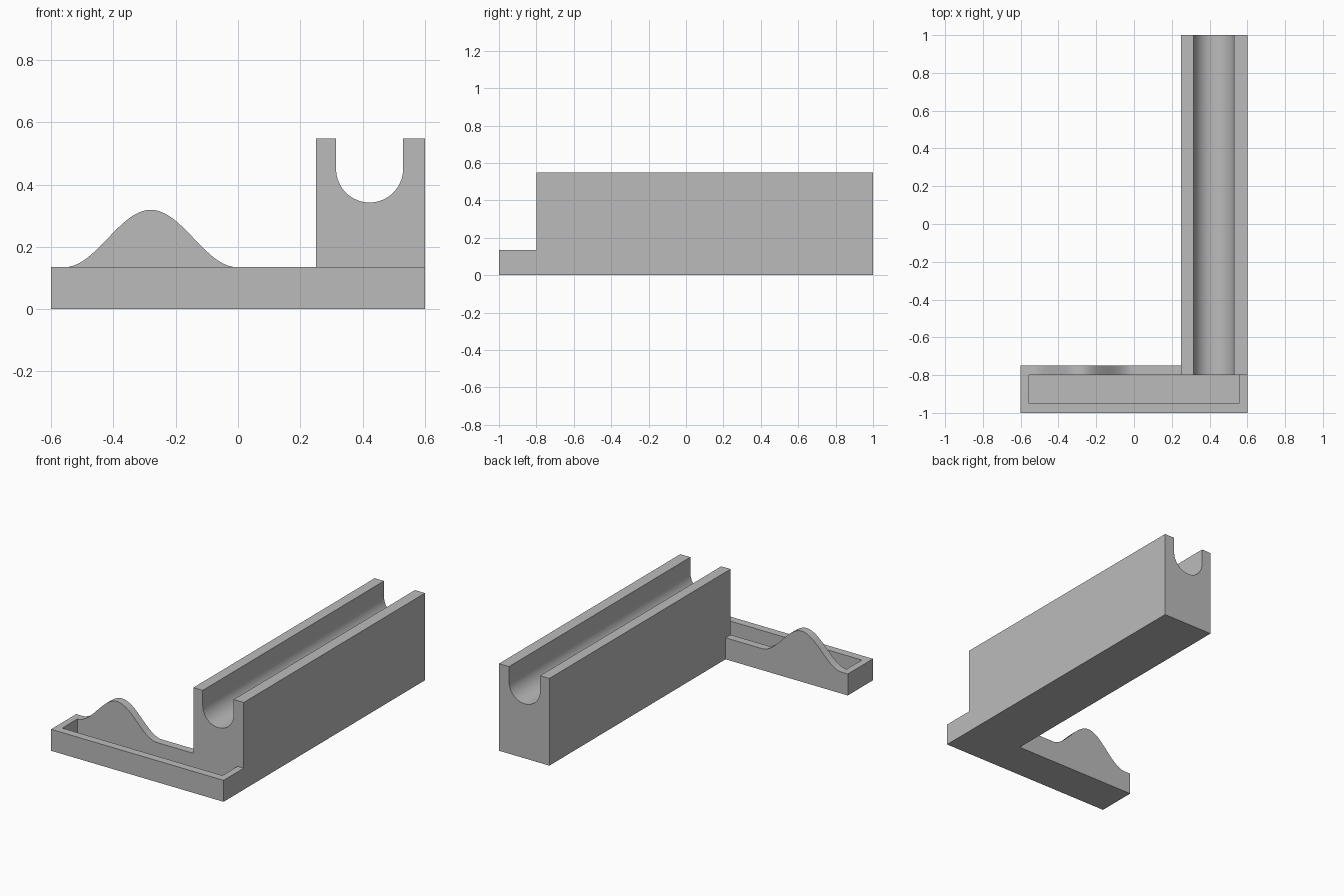
import bpy
import bmesh
import math

if "Cube" in bpy.data.objects:
    bpy.data.objects.remove(bpy.data.objects["Cube"], do_unlink=True)

grey = bpy.data.materials.new("plain grey")
grey.use_nodes = True
grey.diffuse_color = (0.5, 0.5, 0.5, 1)
grey.node_tree.nodes["Principled BSDF"].inputs["Base Color"].default_value = (0.5, 0.5, 0.5, 1)

FRONT, WALL, BACK, END = -1.0, -0.8, -0.75, 1.0
TRAY_TOP, RAIL_TOP = 0.135, 0.548


def prism(name, profile, y0, y1):
    """Extrude an (x, z) outline along y."""
    bm = bmesh.new()
    face = bm.faces.new([bm.verts.new((x, y0, z)) for x, z in profile])
    side = bmesh.ops.extrude_face_region(bm, geom=[face])["geom"]
    for v in side:
        if isinstance(v, bmesh.types.BMVert):
            v.co.y = y1
    bmesh.ops.recalc_face_normals(bm, faces=bm.faces[:])
    mesh = bpy.data.meshes.new(name)
    bm.to_mesh(mesh)
    bm.free()
    mesh.materials.append(grey)
    obj = bpy.data.objects.new(name, mesh)
    bpy.context.collection.objects.link(obj)
    return obj


def box(name, x0, x1, y0, y1, z0, z1):
    return prism(name, [(x0, z0), (x1, z0), (x1, z1), (x0, z1)], y0, y1)


def combine(target, tool, operation):
    """Apply a boolean and discard the tool object."""
    mod = target.modifiers.new(operation.lower(), "BOOLEAN")
    mod.operation = operation
    mod.solver = "EXACT"
    mod.object = tool
    bpy.ops.object.select_all(action="DESELECT")
    target.select_set(True)
    bpy.context.view_layer.objects.active = target
    bpy.ops.object.modifier_apply(modifier=mod.name)
    bpy.data.objects.remove(tool, do_unlink=True)


# Shallow tray with a rectangular pocket
stand = box("tray_and_rail", -0.6, 0.6, FRONT, BACK, 0, TRAY_TOP)
pocket = box("pocket_cutter", -0.557, 0.557, -0.95, WALL, 0.045, 0.3)
combine(stand, pocket, "DIFFERENCE")

# Bell-shaped crest on the rear tray wall
mid, half, rise, steps = -0.28, 0.277, 0.184, 40
crest = [(mid - half, 0.1)]
for i in range(steps + 1):
    t = 2 * i / steps - 1
    crest.append((mid + half * t, TRAY_TOP + rise * (1 + math.cos(math.pi * t)) / 2))
crest.append((mid + half, 0.1))
combine(stand, prism("crest", crest, WALL, BACK), "UNION")

# Long rail with a round-bottomed channel
cx, radius, cz = 0.4225, 0.1075, 0.45
rail = [(0.25, RAIL_TOP), (0.25, 0), (0.6, 0), (0.6, RAIL_TOP), (cx + radius, RAIL_TOP)]
for i in range(33):
    a = math.pi * i / 32
    rail.append((cx + radius * math.cos(a), cz - radius * math.sin(a)))
rail.append((cx - radius, RAIL_TOP))
combine(stand, prism("rail", rail, WALL, END), "UNION")

bpy.ops.object.shade_smooth_by_angle(angle=math.radians(25))
